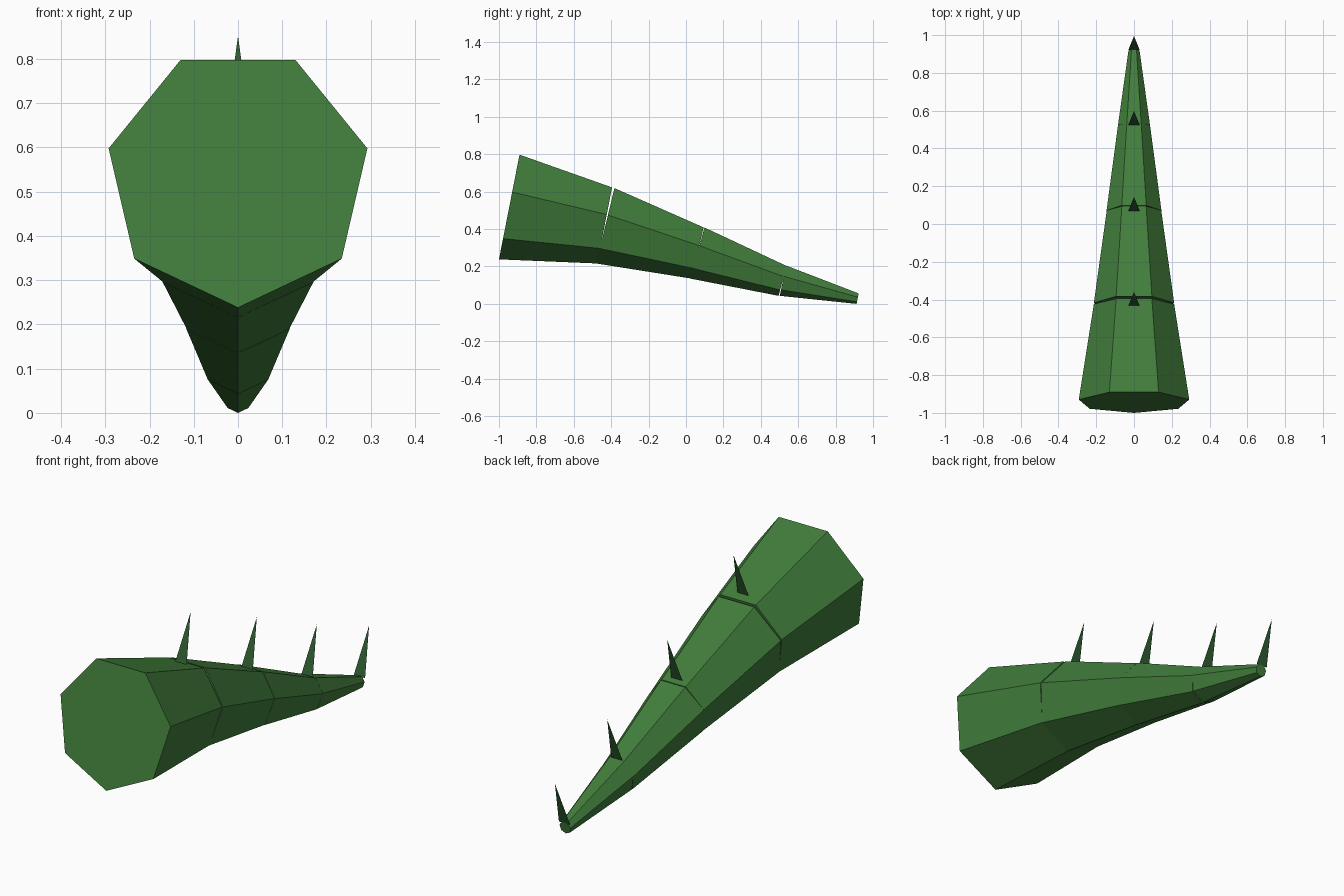
import bpy
import bmesh
from math import sin, cos, pi, radians
from mathutils import Vector

cube = bpy.data.objects.get("Cube")
if cube:
    bpy.data.objects.remove(cube)

SIDES = 7


def make_material(name, colour):
    mat = bpy.data.materials.new(name)
    mat.use_nodes = True
    mat.diffuse_color = colour
    mat.node_tree.nodes["Principled BSDF"].inputs["Base Color"].default_value = colour
    return mat


leaf_green = make_material("leaf_green", (0.053, 0.205, 0.044, 1))
dark_green = make_material("dark_green", (0.028, 0.11, 0.031, 1))


def add_object(name, bm, mat):
    mesh = bpy.data.meshes.new(name)
    bm.to_mesh(mesh)
    bm.free()
    mesh.materials.append(mat)
    obj = bpy.data.objects.new(name, mesh)
    bpy.context.collection.objects.link(obj)


def ring(bm, y, z, radius, tilt):
    """Tilted heptagon whose lowest corner sits at (0, y, z)."""
    up = Vector((0, sin(radians(tilt)), cos(radians(tilt))))
    centre = Vector((0, y, z)) + up * radius
    verts = []
    for i in range(SIDES):
        a = 2 * pi * i / SIDES
        offset = Vector((sin(a) * radius, 0, 0)) - up * cos(a) * radius
        verts.append(bm.verts.new(centre + offset))
    return verts


def tail_segment(name, start, end):
    bm = bmesh.new()
    a, b = ring(bm, *start), ring(bm, *end)
    for i in range(SIDES):
        j = (i + 1) % SIDES
        bm.faces.new((a[i], a[j], b[j], b[i]))
    bm.faces.new(a)
    bm.faces.new(b)
    bmesh.ops.recalc_face_normals(bm, faces=bm.faces)
    add_object(name, bm, leaf_green)


def spike(name, y, z):
    """Flat upright blade leaning backwards."""
    bm = bmesh.new()
    points = ((-0.03, y, z), (0.03, y, z), (0, y + 0.073, z + 0.217))
    bm.faces.new([bm.verts.new(p) for p in points])
    add_object(name, bm, dark_green)


# Tapering segments: bottom y, bottom z, radius, tilt at each end
tail_segment("tail_base", (-1.0, 0.238, 0.3, 11.1), (-0.475, 0.216, 0.218, 11.1))
tail_segment("tail_upper", (-0.48, 0.216, 0.218, 13.6), (0.03, 0.135, 0.148, 13.2))
tail_segment("tail_lower", (0.024, 0.135, 0.149, 15.3), (0.495, 0.043, 0.087, 15))
tail_segment("tail_tip", (0.501, 0.043, 0.087, 12), (0.912, 0.0, 0.03, 11))

# Row of spikes along the back
for n, (y, z) in enumerate(((-0.433, 0.635), (0.07, 0.42), (0.525, 0.21), (0.922, 0.053))):
    spike(f"spike_{n + 1}", y, z)
